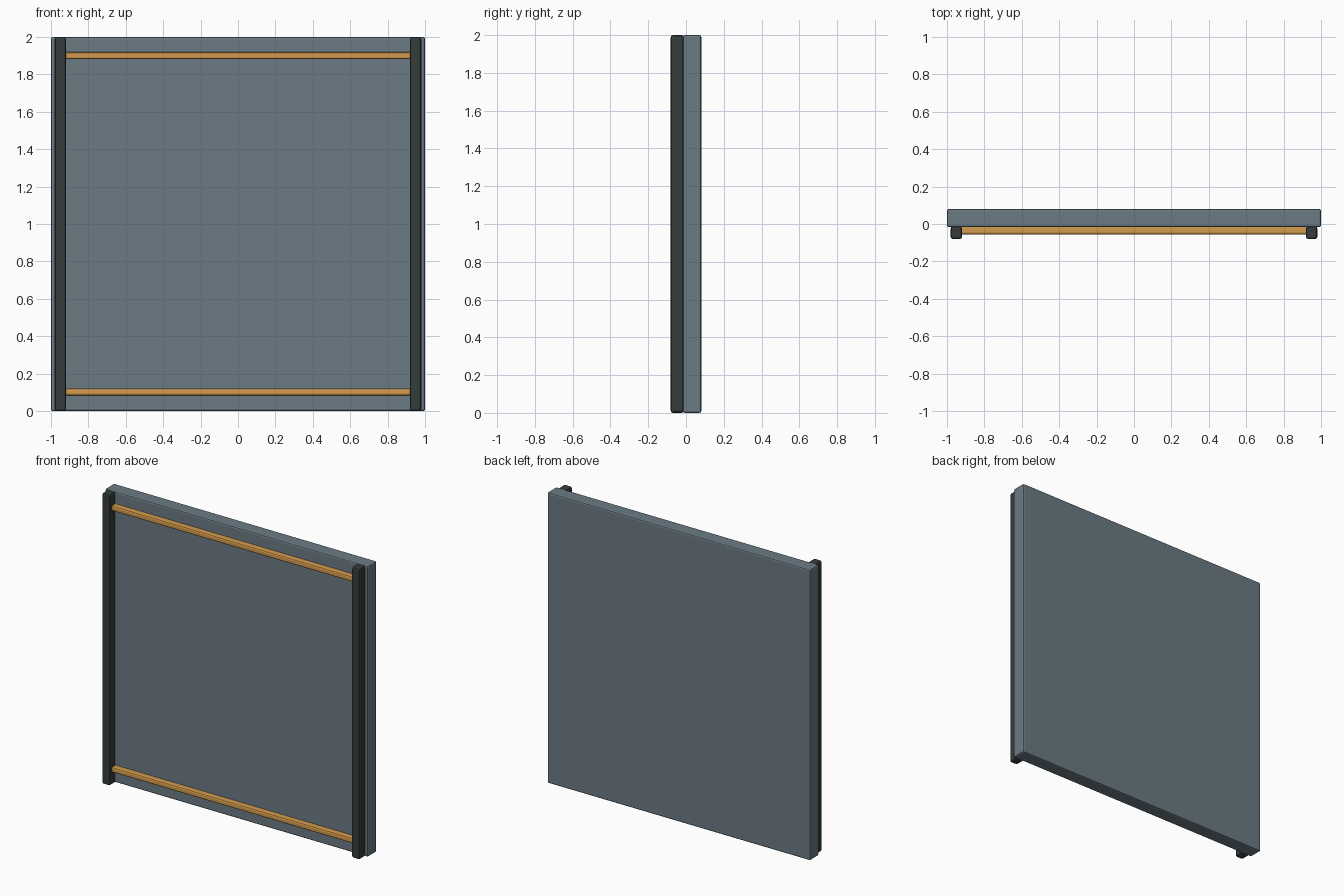
import bpy

if "Cube" in bpy.data.objects:
    bpy.data.objects.remove(bpy.data.objects["Cube"])


def srgb(r, g, b):
    return tuple(((c / 255 + 0.055) / 1.055) ** 2.4 for c in (r, g, b)) + (1.0,)


def material(name, rgb):
    mat = bpy.data.materials.new(name)
    mat.diffuse_color = srgb(*rgb)
    mat.use_nodes = True
    mat.node_tree.nodes["Principled BSDF"].inputs["Base Color"].default_value = mat.diffuse_color
    return mat


def box(name, lo, hi, mat, bevel, segments=1):
    """Bevelled box between two corners."""
    bpy.ops.mesh.primitive_cube_add(size=1)
    ob = bpy.context.object
    ob.name = name
    ob.location = [(a + b) / 2 for a, b in zip(lo, hi)]
    ob.scale = [b - a for a, b in zip(lo, hi)]
    bpy.ops.object.transform_apply(location=True, rotation=False, scale=True)
    ob.data.materials.append(mat)
    mod = ob.modifiers.new("edge_bevel", 'BEVEL')
    mod.width = bevel
    mod.segments = segments
    return ob


slate = material("slate_grey", (108, 123, 132))
charcoal = material("charcoal", (53, 60, 58))
ochre = material("ochre", (212, 155, 77))

# Main slab
box("panel", (-1, -0.017, 0), (1, 0.081, 2), slate, 0.01, 2)

# Upright posts on the front, left and right
for side, x in (("left", -0.95), ("right", 0.95)):
    box(f"{side}_post", (x - 0.03, -0.081, 0), (x + 0.03, -0.012, 2),
        charcoal, 0.012, 2)

# Horizontal rails between the posts
for level, z in (("lower", 0.102), ("upper", 1.9)):
    box(f"{level}_rail", (-0.94, -0.056, z - 0.0185), (0.94, -0.008, z + 0.0185),
        ochre, 0.01, 2)
